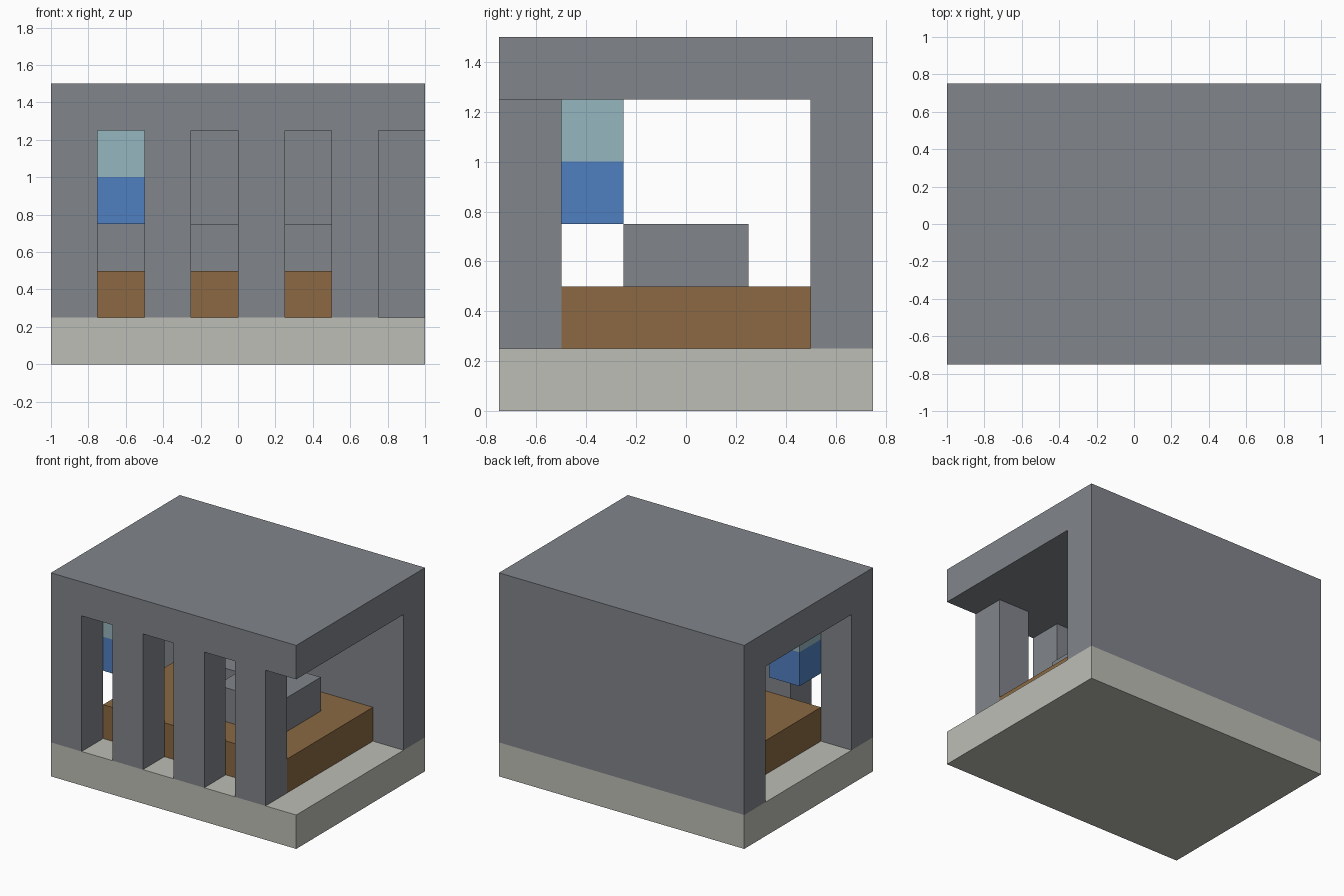
import bpy
import bmesh
from mathutils import Vector

cube = bpy.data.objects.get("Cube")
if cube:
    bpy.data.objects.remove(cube, do_unlink=True)


def material(name, rgb):
    """Flat material from 0-255 display values, converted to linear."""
    lin = []
    for v in rgb:
        c = v / 255
        lin.append(c / 12.92 if c <= 0.04045 else ((c + 0.055) / 1.055) ** 2.4)
    col = (*lin, 1.0)
    m = bpy.data.materials.new(name)
    m.diffuse_color = col
    m.use_nodes = True
    bsdf = next(n for n in m.node_tree.nodes if n.type == 'BSDF_PRINCIPLED')
    bsdf.inputs["Base Color"].default_value = col
    bsdf.inputs["Roughness"].default_value = 0.9
    return m


def prism(name, outline, sweep, mat):
    """Extrude a flat 3D outline along the sweep vector."""
    bm = bmesh.new()
    face = bm.faces.new([bm.verts.new(p) for p in outline])
    ext = bmesh.ops.extrude_face_region(bm, geom=[face], use_keep_orig=True)
    moved = [g for g in ext["geom"] if isinstance(g, bmesh.types.BMVert)]
    bmesh.ops.translate(bm, verts=moved, vec=Vector(sweep))
    bmesh.ops.recalc_face_normals(bm, faces=bm.faces)
    me = bpy.data.meshes.new(name)
    bm.to_mesh(me)
    bm.free()
    me.materials.append(mat)
    ob = bpy.data.objects.new(name, me)
    bpy.context.scene.collection.objects.link(ob)
    return ob


def box(name, x, y, z, mat):
    """Axis-aligned block from (min, max) ranges."""
    base = [(x[0], y[0], z[0]), (x[1], y[0], z[0]),
            (x[1], y[1], z[0]), (x[0], y[1], z[0])]
    return prism(name, base, (0, 0, z[1] - z[0]), mat)


stone = material("grey stone", (129, 133, 139))
pale = material("pale floor", (190, 190, 183))
wood = material("brown wood", (139, 105, 66))
blue = material("blue", (80, 128, 192))
glass = material("pale blue", (150, 182, 191))

# Floor slab
box("floor_slab", (-1, 1), (-0.75, 0.75), (0, 0.25), pale)

# Roof and back wall as one L-shaped side profile swept along x
shell = [(-0.75, 1.5), (-0.75, 1.25), (0.5, 1.25),
         (0.5, 0.25), (0.75, 0.25), (0.75, 1.5)]
prism("roof_and_back_wall", [(-1, y, z) for y, z in shell], (2, 0, 0), stone)

# Row of front pillars, evenly spaced from the -x corner
for i in range(4):
    x = -1 + 0.5 * i
    box(f"front_pillar_{i + 1}", (x, x + 0.25), (-0.75, -0.5), (0.25, 1.25), stone)

# Wooden platform
box("wooden_platform", (-0.75, 0.75), (-0.5, 0.5), (0.25, 0.5), wood)

# Stone block on the platform, with a notch in its front left corner
block = [(0, -0.25), (0.5, -0.25), (0.5, 0.25),
         (-0.25, 0.25), (-0.25, 0), (0, 0)]
prism("stone_block", [(x, y, 0.5) for x, y in block], (0, 0, 0.25), stone)

# Hanging lamp: pale stem with a blue cube below
box("lamp_stem", (-0.75, -0.5), (-0.5, -0.25), (1.0, 1.25), glass)
box("lamp_body", (-0.75, -0.5), (-0.5, -0.25), (0.75, 1.0), blue)
